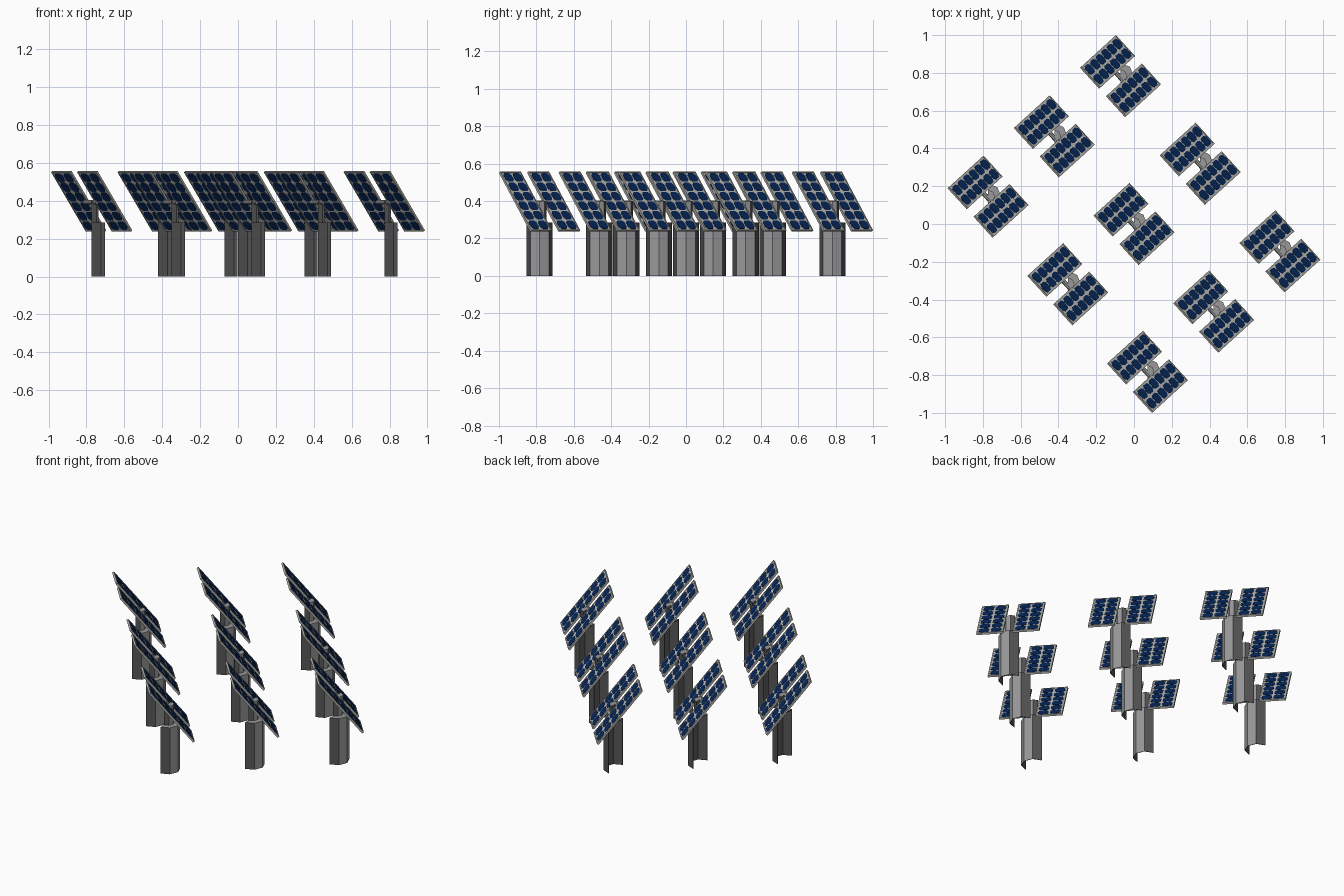
import bpy, bmesh, math
from mathutils import Matrix, Vector

if "Cube" in bpy.data.objects:
    bpy.data.objects.remove(bpy.data.objects["Cube"])

def material(name, rgb):
    m = bpy.data.materials.new(name)
    m.diffuse_color = (*rgb, 1)
    m.use_nodes = True
    m.node_tree.nodes["Principled BSDF"].inputs["Base Color"].default_value = m.diffuse_color
    return m

POST = material("post grey", (0.32, 0.32, 0.33))
DARK = material("post dark grey", (0.09, 0.09, 0.09))
FRAME = material("frame grey", (0.42, 0.42, 0.41))
BACK = material("backing pale grey", (0.55, 0.54, 0.50))
CELL = material("cell navy", (0.002, 0.021, 0.105))

HEADING = math.radians(42.3)   # direction the panels face
TILT = math.radians(51.7)
LENGTH, WIDTH, THICK = 0.400, 0.150, 0.012
OFFSET = 0.102                 # panel centre from the unit axis
MID_Z = 0.3975
TURN = Matrix.Rotation(HEADING, 4, 'Z') @ Matrix.Rotation(TILT, 4, 'Y')

def prism(bm, pts, z0, z1):
    lo = [bm.verts.new((x, y, z0)) for x, y in pts]
    hi = [bm.verts.new((x, y, z1)) for x, y in pts]
    bm.faces.new(lo[::-1])
    bm.faces.new(hi)
    n = len(pts)
    for i in range(n):
        j = (i + 1) % n
        bm.faces.new((lo[i], lo[j], hi[j], hi[i]))

def box(bm, cx, cy, sx, sy, t):
    a, b = sx / 2, sy / 2
    prism(bm, [(cx - a, cy - b), (cx + a, cy - b), (cx + a, cy + b), (cx - a, cy + b)], -t / 2, t / 2)

def finish(bm, name, mats, transform=None, rule=None):
    if transform:
        bmesh.ops.transform(bm, matrix=transform, verts=bm.verts)
    bmesh.ops.recalc_face_normals(bm, faces=bm.faces)
    if rule:
        for f in bm.faces:
            f.material_index = rule(f.normal)
    me = bpy.data.meshes.new(name)
    bm.to_mesh(me)
    bm.free()
    for m in mats:
        me.materials.append(m)
    return name, me

# half-octagon channel, open towards -x, closed by a cap at the top;
# pale on the outer faces towards +x and on top, dark on the sides and inside
def channel(name, r, z0, z1, wall=0.003):
    bm = bmesh.new()
    angles = [math.radians(-90 + 45 * i) for i in range(5)]
    outer = [(r * math.cos(a), r * math.sin(a)) for a in angles]
    inner = [((r - wall) * math.cos(a), (r - wall) * math.sin(a)) for a in angles]
    prism(bm, outer + inner[::-1], z0, z1 - wall)
    prism(bm, outer, z1 - wall, z1)
    return finish(bm, name, [POST, DARK], rule=lambda n: 0 if n.x > 0.7 or n.z > 0.7 else 1)

parts = [channel("main_post", 0.07, 0, 0.285), channel("upper_post", 0.036, 0.285, 0.40)]

# cross bar joining the two panels
bm = bmesh.new()
bmesh.ops.create_cone(bm, cap_ends=True, segments=8, radius1=0.012, radius2=0.012, depth=0.10,
                      matrix=Matrix.Translation((0, 0, -0.008)) @ Matrix.Rotation(math.pi / 2, 4, 'X'))
parts.append(finish(bm, "cross_bar", [POST], Matrix.Translation((0, 0, MID_Z)) @ TURN))

def panel_place(side):
    return Matrix.Translation((0, 0, MID_Z)) @ TURN @ Matrix.Translation((0, side * OFFSET, 0))

for side, label in ((-1, "right"), (1, "left")):
    # frame rails
    bm = bmesh.new()
    w = 0.007
    for s in (-1, 1):
        box(bm, 0, s * (WIDTH - w) / 2, LENGTH, w, THICK)
        box(bm, s * (LENGTH - w) / 2, 0, w, WIDTH - 2 * w, THICK)
    parts.append(finish(bm, label + "_panel_frame", [FRAME], panel_place(side)))
    # backing sheet
    bm = bmesh.new()
    box(bm, 0, 0, LENGTH - 2 * w, WIDTH - 2 * w, 0.008)
    parts.append(finish(bm, label + "_panel_backing", [BACK], panel_place(side)))
    # cells with clipped corners, showing on both sides
    bm = bmesh.new()
    px, py = (LENGTH - 2 * w) / 6, (WIDTH - 2 * w) / 2
    a, b, c = px / 2 - 0.0035, py / 2 - 0.005, 0.013
    octo = [(a, -b + c), (a, b - c), (a - c, b), (-a + c, b),
            (-a, b - c), (-a, -b + c), (-a + c, -b), (a - c, -b)]
    for i in range(6):
        for j in range(2):
            cx, cy = (i - 2.5) * px, (j - 0.5) * py
            prism(bm, [(x + cx, y + cy) for x, y in octo], -0.0055, 0.0055)
    parts.append(finish(bm, label + "_panel_cells", [CELL], panel_place(side)))

# three by three field of units
along = Vector((math.cos(HEADING), math.sin(HEADING), 0)) * 0.474
across = Vector((math.sin(HEADING), -math.cos(HEADING), 0)) * 0.627
for r in (-1, 0, 1):
    for k in (-1, 0, 1):
        for name, me in parts:
            ob = bpy.data.objects.new(f"{name}_{r + 2}{k + 2}", me)
            ob.location = along * k + across * r
            bpy.context.collection.objects.link(ob)
